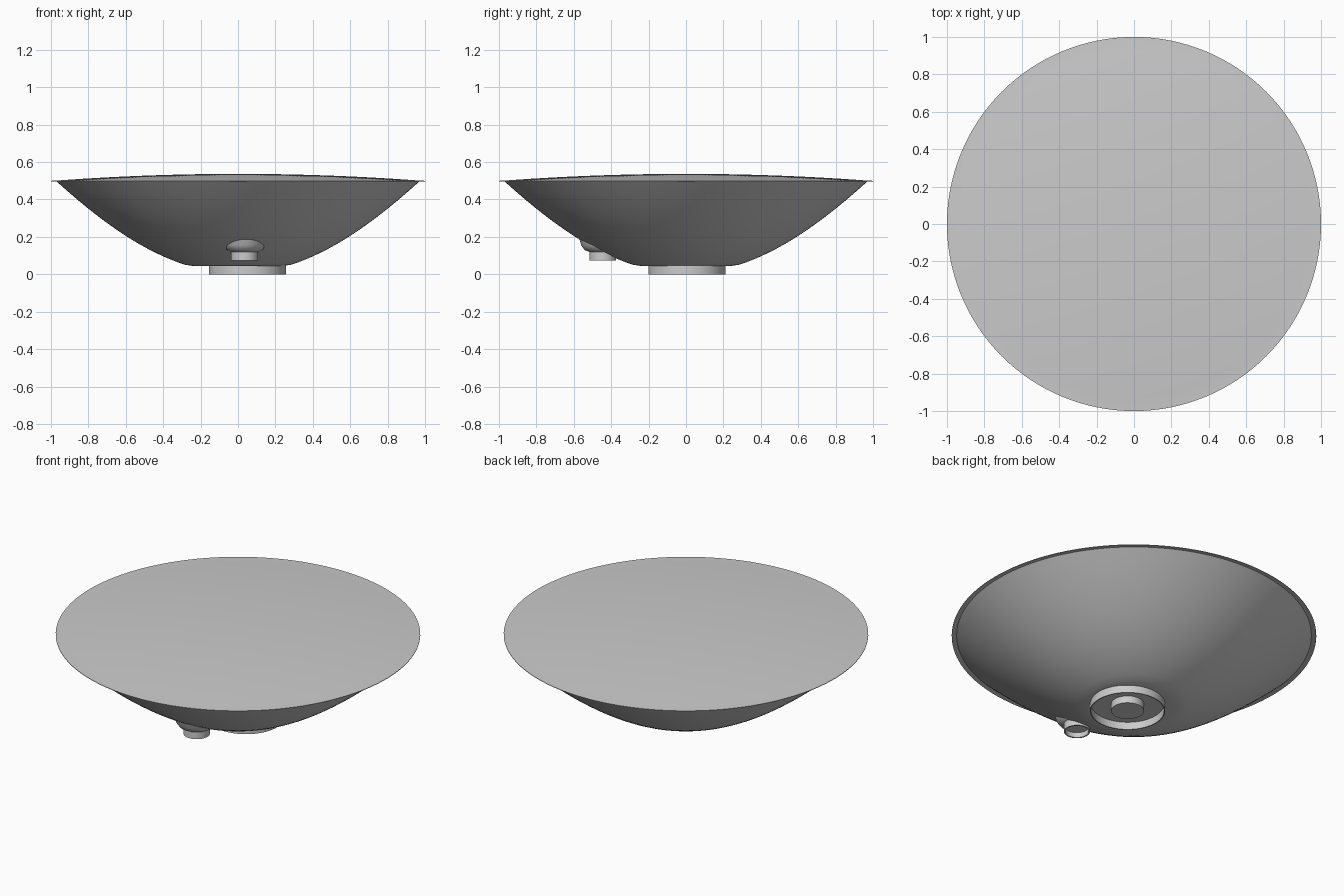
import bpy, bmesh, math
from mathutils import Vector

cube = bpy.data.objects.get("Cube")
if cube:
    bpy.data.objects.remove(cube, do_unlink=True)

grey = bpy.data.materials.new("light_grey")
grey.use_nodes = True
COLOUR = (0.6, 0.6, 0.6, 1)
grey.diffuse_color = COLOUR
grey.node_tree.nodes["Principled BSDF"].inputs["Base Color"].default_value = COLOUR


def revolve(name, profile, centre=(0, 0), sides=64, angle=35):
    """Spin (radius, height) points about a vertical axis."""
    bm = bmesh.new()
    verts = [bm.verts.new((r, 0, z)) for r, z in profile]
    edges = [bm.edges.new(pair) for pair in zip(verts, verts[1:])]
    bmesh.ops.spin(bm, geom=verts + edges, cent=(0, 0, 0), axis=(0, 0, 1),
                   angle=math.tau, steps=sides)
    bmesh.ops.remove_doubles(bm, verts=bm.verts, dist=0.0001)
    bmesh.ops.recalc_face_normals(bm, faces=bm.faces)
    mesh = bpy.data.meshes.new(name)
    bm.to_mesh(mesh)
    bm.free()
    mesh.materials.append(grey)
    obj = bpy.data.objects.new(name, mesh)
    bpy.context.collection.objects.link(obj)
    obj.location = Vector((*centre, 0))
    bpy.ops.object.select_all(action='DESELECT')
    obj.select_set(True)
    bpy.context.view_layer.objects.active = obj
    bpy.ops.object.shade_smooth_by_angle(angle=math.radians(angle))
    return obj


RIM, RIM_Z, STEPS = 0.973, 0.497, 24


def bowl_height(r):
    return 0.005 + 0.579 * r ** 2 - 0.06 * r ** 4


# Closed shell: curved bowl, thin flange and shallow domed lid
radii = [RIM * i / STEPS for i in range(STEPS + 1)]
bowl = [(r, max(bowl_height(r), 0.045)) for r in radii]
flange = [(1.0, RIM_Z), (1.0, RIM_Z + 0.003), (RIM, RIM_Z + 0.004)]
lid = [(r, 0.537 - 0.036 * (r / RIM) ** 2) for r in reversed(radii[:-1])]
revolve("bowl_and_lid", bowl + flange + lid, sides=128)

# Thin open foot ring with a solid post inside it
FOOT = (0.05, 0.005)
revolve("foot_ring", [(0.206, 0.08), (0.206, 0), (0.2, 0), (0.2, 0.08)], FOOT)
revolve("centre_post", [(0.09, 0.08), (0.09, 0.002), (0, 0.002)], FOOT, 48)

# Small outlet: flared collar and hollow spout
OUTLET = (0.035, -0.445)
revolve("outlet_collar", [(0.15, 0.24), (0.125, 0.19), (0.115, 0.155),
                          (0.098, 0.13), (0.072, 0.12)], OUTLET, 48)
revolve("outlet_spout", [(0.072, 0.15), (0.072, 0.075), (0.064, 0.075),
                         (0.064, 0.105), (0, 0.105)], OUTLET, 48)
